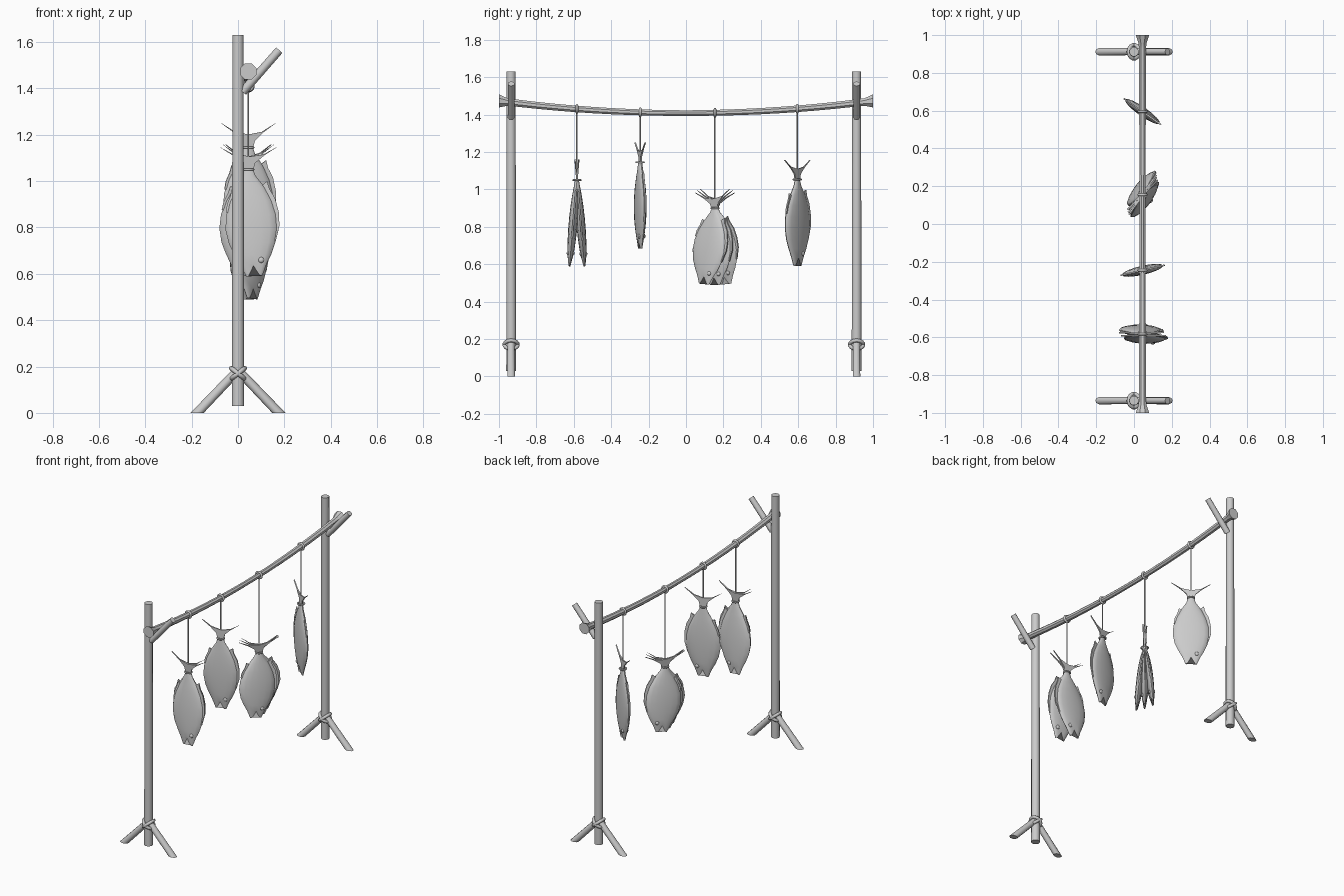
import bpy, bmesh, math
from mathutils import Vector, Matrix

if "Cube" in bpy.data.objects:
    bpy.data.objects.remove(bpy.data.objects["Cube"])

def make(name, bm, angle=40):
    bmesh.ops.recalc_face_normals(bm, faces=bm.faces)
    me = bpy.data.meshes.new(name)
    bm.to_mesh(me)
    bm.free()
    ob = bpy.data.objects.new(name, me)
    bpy.context.collection.objects.link(ob)
    bpy.ops.object.select_all(action='DESELECT')
    bpy.context.view_layer.objects.active = ob
    ob.select_set(True)
    bpy.ops.object.shade_smooth_by_angle(angle=math.radians(angle))
    return ob

def loft(bm, rings):
    vs = [[bm.verts.new(p) for p in r] for r in rings]
    n = len(vs[0])
    for a, b in zip(vs, vs[1:]):
        for i in range(n):
            bm.faces.new((a[i], a[(i + 1) % n], b[(i + 1) % n], b[i]))
    bm.faces.new(vs[0][::-1])
    bm.faces.new(vs[-1])

def rod(name, pts, radii, sides=10, ground=False):
    pts = [Vector(p) for p in pts]
    q = (pts[-1] - pts[0]).to_track_quat('Z', 'Y')
    bm = bmesh.new()
    step = 2 * math.pi / sides
    loft(bm, [[p + q @ Vector((r * math.cos((i + .5) * step), r * math.sin((i + .5) * step), 0))
               for i in range(sides)] for p, r in zip(pts, radii)])
    if ground:  # trim flat on the ground
        res = bmesh.ops.bisect_plane(bm, geom=bm.verts[:] + bm.edges[:] + bm.faces[:],
                                     plane_co=(0, 0, 0), plane_no=(0, 0, 1), clear_inner=True)
        bmesh.ops.edgeloop_fill(bm, edges=[e for e in res['geom_cut'] if isinstance(e, bmesh.types.BMEdge)])
    return make(name, bm)

def ring(name, loc, rot, major, minor):
    bpy.ops.mesh.primitive_torus_add(location=loc, rotation=rot, major_radius=major, minor_radius=minor,
                                     major_segments=14, minor_segments=8)
    bpy.context.object.name = name
    bpy.ops.object.shade_smooth_by_angle(angle=math.radians(60))

def plate(bm, outline, thick):
    loft(bm, [[(u, s * thick / 2, z) for u, z in outline] for s in (-1, 1)])

# Body profile: depth below the tail tie, belly half width, back half width, half thickness
BODY = [(0, .020, .020, .010), (.03, .028, .030, .013), (.08, .060, .066, .018), (.14, .090, .094, .022),
        (.20, .108, .110, .024), (.26, .112, .112, .024), (.32, .100, .100, .022), (.37, .078, .080, .019),
        (.41, .056, .058, .015), (.45, .034, .036, .008)]
TAIL = [(-.018, -.01), (-.028, .03), (-.065, .065), (-.12, .105), (-.06, .068), (0, .056),
        (.06, .068), (.12, .105), (.065, .065), (.028, .03), (.018, -.01)]
BACK_FIN = [(.03, -.09), (.078, -.055), (.086, -.088), (.108, -.13), (.121, -.19), (.121, -.25),
            (.10, -.32), (.05, -.25)]
BELLY_FIN = [(-.03, -.10), (-.074, -.075), (-.084, -.11), (-.10, -.145), (-.106, -.18), (-.06, -.19)]

def fish(name, tie, yaw, tilt=0, roll=0, length=1.0):
    bm = bmesh.new()
    rings = []
    for k, (t, belly, back, th) in enumerate(BODY):
        r = []
        for i in range(16):
            c, s = math.cos(i * math.pi / 8), math.sin(i * math.pi / 8)
            d = t
            if k == len(BODY) - 1:  # open mouth notch between the jaws
                d += .012 - .045 * max(0, 1 - abs(c) * 1.5)
            r.append((c * (back if c > 0 else belly), s * th, -d))
        rings.append(r)
    loft(bm, rings)
    plate(bm, TAIL, .008)
    plate(bm, BACK_FIN, .008)
    plate(bm, BELLY_FIN, .008)
    # eyes
    for s in (-1, 1):
        bmesh.ops.create_uvsphere(bm, u_segments=10, v_segments=6, radius=.013,
                                  matrix=Matrix.Translation((.034, s * .012, -.395)) @ Matrix.Diagonal((1, .7, 1, 1)))
    ob = make(name, bm, 35)
    rot = [Matrix.Rotation(math.radians(a), 4, ax) for a, ax in ((yaw, 'Z'), (tilt, 'X'), (roll, 'Y'))]
    ob.matrix_world = Matrix.Translation(tie) @ rot[0] @ rot[1] @ rot[2] @ Matrix.Diagonal((1, 1, length, 1))

def pole_z(y):
    return 1.408 + .065 * y * y

PX = .045

# Posts with splayed feet, rope lashing and a slanted fork peg
for side, y in (("front", -.935), ("back", .912)):
    rod(side + "_post", [(0, y, .03), (0, y, 1.63)], [.027, .025], 12)
    for s, lr in ((-1, "left"), (1, "right")):
        rod(f"{side}_{lr}_foot", [(-s * .015, y, .20), (s * .205, y, -.03)], [.019, .021], 10, ground=True)
        ring(f"{side}_{lr}_lashing", (0, y, .17), (0, s * math.radians(38), 0), .037, .010)
    rod(side + "_fork_peg", [(.02, y, 1.385), (.178, y, 1.565)], [.019, .018], 10)

# Sagging cross pole with flared ends
ys = [-1, -.955, -.93] + [i * .1 for i in range(-8, 9)] + [.93, .955, 1]
rs = [.038, .022, .021] + [.016 + .004 * abs(i) / 8 for i in range(-8, 9)] + [.021, .022, .038]
rod("cross_pole", [(PX, y, pole_z(y)) for y in ys], rs, 8)

# Strings: y, tie height, yaw, length, list of (tilt, roll) per fish
GROUPS = [(-.583, 1.05, 0, 1.0, [(-5, -3), (5, 3)]),
          (-.245, 1.145, 13, 1.0, [(0, 0)]),
          (.155, .90, 51, .89, [(7, -5), (0, 0), (-7, 5)]),
          (.595, 1.053, 145, 1.0, [(0, 0)])]
for n, (y, z, yaw, length, poses) in enumerate(GROUPS, 1):
    ring(f"pole_loop_{n}", (PX, y, pole_z(y)), (math.pi / 2, 0, 0), .020, .007)
    rod(f"string_{n}", [(PX, y, z), (PX, y, pole_z(y) - .015)], [.004, .004], 6)
    ring(f"tail_tie_{n}", (PX, y, z), (0, 0, 0), .021, .005)
    for k, (tilt, roll) in enumerate(poses, 1):
        fish(f"fish_{n}_{k}", (PX, y, z), yaw, tilt, roll, length)
